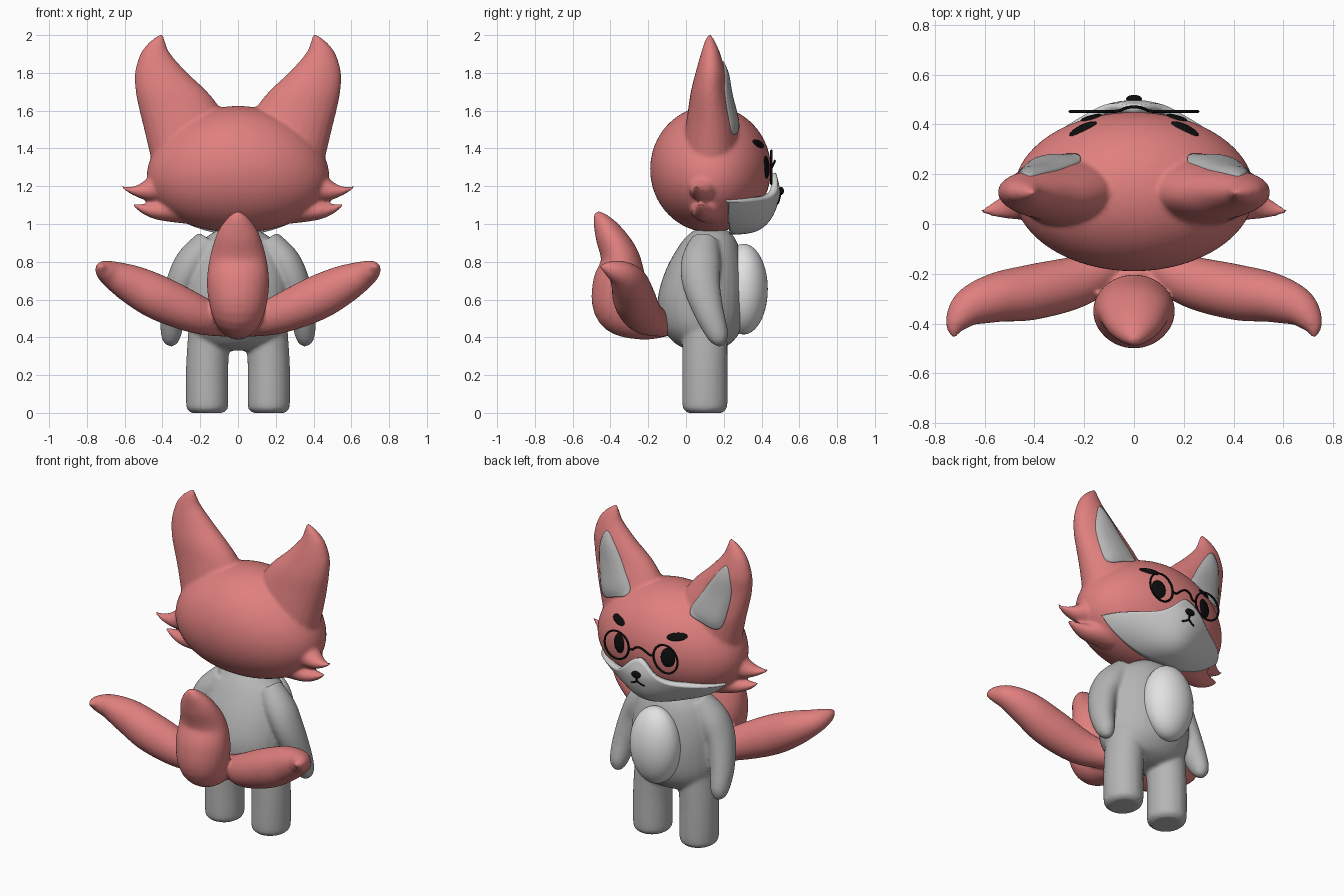
import bpy, bmesh, math
from mathutils import Vector
from mathutils.bvhtree import BVHTree

if "Cube" in bpy.data.objects:
    bpy.data.objects.remove(bpy.data.objects["Cube"])


def material(name, rgb):
    m = bpy.data.materials.new(name)
    m.diffuse_color = (*rgb, 1)
    m.use_nodes = True
    m.node_tree.nodes["Principled BSDF"].inputs["Base Color"].default_value = m.diffuse_color
    return m


RED = material("coral_fur", (0.74, 0.215, 0.21))
GREY = material("grey_fur", (0.46, 0.46, 0.46))
WHITE = material("pale_belly", (0.76, 0.76, 0.76))
PALE = material("pale_muzzle", (0.66, 0.66, 0.66))
BLACK = material("black", (0.004, 0.004, 0.004))


def finish(name, bm, mat, blend=0.0):
    """Turn a bmesh into a smooth object; blend fuses overlapping volumes."""
    bmesh.ops.recalc_face_normals(bm, faces=bm.faces)
    me = bpy.data.meshes.new(name)
    bm.to_mesh(me)
    bm.free()
    me.materials.append(mat)
    me.shade_smooth()
    ob = bpy.data.objects.new(name, me)
    bpy.context.collection.objects.link(ob)
    if blend:
        r = ob.modifiers.new("fuse", 'REMESH')
        r.mode, r.voxel_size, r.use_smooth_shade = 'VOXEL', blend, True
        s = ob.modifiers.new("soften", 'SMOOTH')
        s.factor, s.iterations = 0.5, 6
    return ob


def spline(pts, closed=False, steps=6):
    """Catmull-Rom samples through tuples of any length."""
    P = [Vector(p) for p in pts]
    n, out = len(P), []
    for i in range(n if closed else n - 1):
        q = [P[k % n] if closed else P[max(0, min(n - 1, k))] for k in range(i - 1, i + 3)]
        for s in range(steps):
            t = s / steps
            out.append(0.5 * (2 * q[1] + (q[2] - q[0]) * t + (2 * q[0] - 5 * q[1] + 4 * q[2] - q[3]) * t * t
                              + (3 * q[1] - q[0] - 3 * q[2] + q[3]) * t ** 3))
    return out if closed else out + [P[-1]]


def loft(bm, pts, ref, flat=False, sides=24, mirror=1):
    """Skin elliptical rings (x, y, z, ra, rb) along a smooth path."""
    S = spline(pts)
    rings = []
    for i, p in enumerate(S):
        t = Vector((0, 0, 1)) if flat else (S[min(i + 1, len(S) - 1)].to_3d() - S[max(i - 1, 0)].to_3d()).normalized()
        a = (Vector(ref) - t * t.dot(Vector(ref))).normalized()
        b = t.cross(a)
        ring = []
        for k in range(sides):
            w = math.tau * k / sides
            v = Vector(p[:3]) + a * max(p[3], .002) * math.cos(w) + b * max(p[4], .002) * math.sin(w)
            ring.append(bm.verts.new((v.x * mirror, v.y, v.z)))
        rings.append(ring)
    for r, s in zip(rings, rings[1:]):
        for k in range(sides):
            bm.faces.new((r[k], r[(k + 1) % sides], s[(k + 1) % sides], s[k]))
    bm.faces.new(rings[0][::-1])
    bm.faces.new(rings[-1])


def ball(bm, c, r, seg=40):
    vs = bmesh.ops.create_uvsphere(bm, u_segments=seg, v_segments=seg // 2, radius=1)['verts']
    for v in vs:
        v.co = Vector((c[i] + v.co[i] * r[i] for i in range(3)))
    return vs


# Head: skull with ears and cheek tufts fused on
bm = bmesh.new()
for v in ball(bm, (0, .13, 1.29), (.48, .32, .335), 64):
    v.co.x *= 1 + .12 * (1.29 - v.co.z) / .33
EAR = [(.24, .13, 1.3, .21, .16), (.275, .135, 1.5, .222, .14), (.305, .13, 1.6, .217, .12),
       (.352, .125, 1.7, .19, .1), (.407, .13, 1.8, .139, .08), (.437, .13, 1.9, .08, .052),
       (.428, .127, 1.96, .044, .03), (.405, .125, 2.005, .008, .008)]
TUFT_HIGH = [(.36, .11, 1.22, .1, .1), (.47, .08, 1.18, .06, .065), (.55, .06, 1.176, .025, .035),
             (.62, .05, 1.197, .004, .006)]
TUFT_LOW = [(.3, .12, 1.09, .09, .1), (.42, .09, 1.07, .05, .065), (.5, .08, 1.08, .025, .035),
            (.565, .07, 1.108, .004, .006)]
for m in (1, -1):
    loft(bm, EAR, (1, 0, 0), True, mirror=m)
    loft(bm, TUFT_HIGH, (0, 0, 1), mirror=m)
    loft(bm, TUFT_LOW, (0, 0, 1), mirror=m)
head = finish("head", bm, RED, .011)

# Body with legs and arms
bm = bmesh.new()
loft(bm, [(0, .09, .33, .12, .07), (0, .09, .37, .21, .15), (0, .085, .46, .265, .215), (0, .085, .6, .28, .235),
          (0, .1, .75, .265, .21), (0, .12, .88, .215, .16), (0, .13, .95, .14, .11), (0, .13, .985, .06, .05)],
     (1, 0, 0), True, 32)
for m in (1, -1):
    loft(bm, [(.163, .1, 0, .085, .09), (.163, .1, .015, .102, .108), (.163, .1, .05, .112, .12),
              (.163, .1, .25, .112, .12), (.15, .1, .45, .112, .12)], (1, 0, 0), True, mirror=m)
    loft(bm, [(.15, .1, .9, .08, .08), (.24, .08, .8, .09, .105), (.3, .08, .69, .08, .1), (.34, .12, .54, .07, .08),
              (.354, .165, .42, .055, .06), (.354, .18, .37, .035, .035), (.354, .183, .352, .01, .01)],
         (1, 0, 0), mirror=m)
finish("body", bm, GREY, .011)

# Belly patch
bm = bmesh.new()
ball(bm, (0, .305, .655), (.16, .128, .24))
finish("belly", bm, WHITE).rotation_euler = (0, 0, 0)

# Three tails sharing one root
bm = bmesh.new()
loft(bm, [(0, -.08, .47, .06, .06), (0, -.22, .475, .1, .09), (0, -.34, .55, .145, .14), (0, -.35, .68, .165, .145),
          (0, -.35, .82, .15, .105), (0, -.41, .95, .11, .075), (0, -.455, 1.03, .055, .04),
          (0, -.475, 1.065, .01, .01)], (1, 0, 0))
for m in (1, -1):
    loft(bm, [(.02, -.11, .46, .06, .06), (.2, -.22, .515, .1, .1), (.4, -.272, .6, .118, .112),
              (.55, -.295, .675, .105, .1), (.66, -.335, .73, .075, .078), (.715, -.4, .762, .045, .045),
              (.725, -.455, .775, .01, .01)], (0, 0, 1), mirror=m)
finish("tails", bm, RED, .011)

# Muzzle: shell over the lower face, rising to a point under the nose
bm = bmesh.new()
NU, NV = 56, 20
rows = []
for i in range(NU + 1):
    x = .43 * math.sin(math.pi / 2 * (2 * i / NU - 1))
    s = math.sqrt(1 - (x / .505) ** 2)
    w = math.exp(-(x / .22) ** 2)
    p = 1 - .6 * w
    ztop = 1.12 + .03 * (1 - abs(x) / .43) + .12 * math.exp(-(x / .11) ** 2)
    top = math.asin(max(-1, min(1, (ztop - 1.27) / (.32 * s))))
    low = min(top - .01, -math.acos(min(1, (.09 / (.34 * s)) ** (1 / p))))
    row = []
    for j in range(NV + 1):
        th = low + (top - low) * j / NV
        z = 1.27 + .32 * s * math.sin(th)
        amp = .335 + .03 * w * min(1, max(0, (1.27 - z) / .1))
        row.append(bm.verts.new((x, .135 + amp * s * max(0, math.cos(th)) ** p, z)))
    rows.append(row)
for a, b in zip(rows, rows[1:]):
    for j in range(NV):
        bm.faces.new((a[j], a[j + 1], b[j + 1], b[j]))
bm.normal_update()
if sum(f.normal.y for f in bm.faces) < 0:
    bmesh.ops.reverse_faces(bm, faces=bm.faces)
me = bpy.data.meshes.new("muzzle")
bm.to_mesh(me)
bm.free()
me.materials.append(PALE)
me.shade_smooth()
muzzle = bpy.data.objects.new("muzzle", me)
bpy.context.collection.objects.link(muzzle)
sol = muzzle.modifiers.new("thickness", 'SOLIDIFY')
sol.thickness, sol.offset = .035, -.6

bpy.context.view_layer.update()
dg = bpy.context.evaluated_depsgraph_get()
trees = {o.name: BVHTree.FromObject(o, dg) for o in (head, muzzle)}


def front(part, x, z, default=.4):
    """Depth of a part's face-side surface at (x, z)."""
    hit = trees[part].ray_cast(Vector((x, 2, z)), Vector((0, -1, 0)))[0]
    return hit.y if hit else default


def pad(name, outline, mat, height, m):
    """Domed patch lying on the head inside an (x, z) outline."""
    bm = bmesh.new()
    c = sum(outline, Vector((0, 0))) / len(outline)
    mid = bm.verts.new((c.x * m, front("head", c.x, c.y) + height, c.y))
    prev = None
    for t in (.25, .5, .7, .85, .95, 1, 1.0):
        edge = prev is not None and t == 1 and last == 1
        ring = []
        for q in outline:
            v = c + (q - c) * t
            lift = -.012 if edge else height * math.sqrt(max(0.12, 1 - t ** 4))
            ring.append(bm.verts.new((v.x * m, front("head", v.x, v.y, .13) + lift, v.y)))
        n = len(ring)
        for k in range(n):
            if prev:
                bm.faces.new((prev[k], prev[(k + 1) % n], ring[(k + 1) % n], ring[k]))
            else:
                bm.faces.new((mid, ring[k], ring[(k + 1) % n]))
        prev, last = ring, t
    return finish(name, bm, mat)


def oval(cx, cz, rx, rz, tilt=0):
    c, s = math.cos(tilt), math.sin(tilt)
    ang = [math.tau * k / 28 for k in range(28)]
    return [Vector((cx + rx * math.cos(a) * c - rz * math.sin(a) * s,
                    cz + rx * math.cos(a) * s + rz * math.sin(a) * c)) for a in ang]


def wire(name, pts, r, closed=False):
    cu = bpy.data.curves.new(name, 'CURVE')
    cu.dimensions, cu.bevel_depth, cu.bevel_resolution, cu.use_fill_caps = '3D', r, 2, True
    sp = cu.splines.new('POLY')
    sp.points.add(len(pts) - 1)
    for q, v in zip(sp.points, pts):
        q.co = (*v, 1)
    sp.use_cyclic_u = closed
    cu.materials.append(BLACK)
    bpy.context.collection.objects.link(bpy.data.objects.new(name, cu))


# Inner ears, eyes, brows and spectacle rims on both sides
INNER = spline([(.425, 1.86), (.462, 1.74), (.45, 1.6), (.41, 1.48), (.31, 1.5), (.215, 1.55), (.27, 1.66),
                (.36, 1.8)], True)
for m, side in ((1, "right"), (-1, "left")):
    pad("inner_ear_" + side, INNER, GREY, .02, m)
    pad("eye_" + side, oval(.172, 1.3, .042, .06), BLACK, .01, m)
    pad("brow_" + side, oval(.205, 1.425, .055, .022, .1), BLACK, .012, m)
    wire("spectacle_rim_" + side, [(m * v.x, .452, v.y) for v in oval(.172, 1.3, .085, .088)], .006, True)

# Spectacle bridge, nose and mouth
wire("spectacle_bridge", spline([(-.088, .452, 1.3), (-.06, .455, 1.3), (-.03, .467, 1.325), (0, .47, 1.335),
                                 (.03, .467, 1.325), (.06, .455, 1.3), (.088, .452, 1.3)]), .006)
bm = bmesh.new()
ball(bm, (0, front("muzzle", 0, 1.175) + .004, 1.175), (.032, .016, .021), 20)
finish("nose", bm, BLACK)
for m in (1, -1):
    path = spline([(0, 1.17), (0, 1.135), (m * .02, 1.118), (m * .045, 1.108)])
    wire("mouth_line", [(v.x, front("muzzle", v.x, v.y) + .002, v.y) for v in path], .005)
